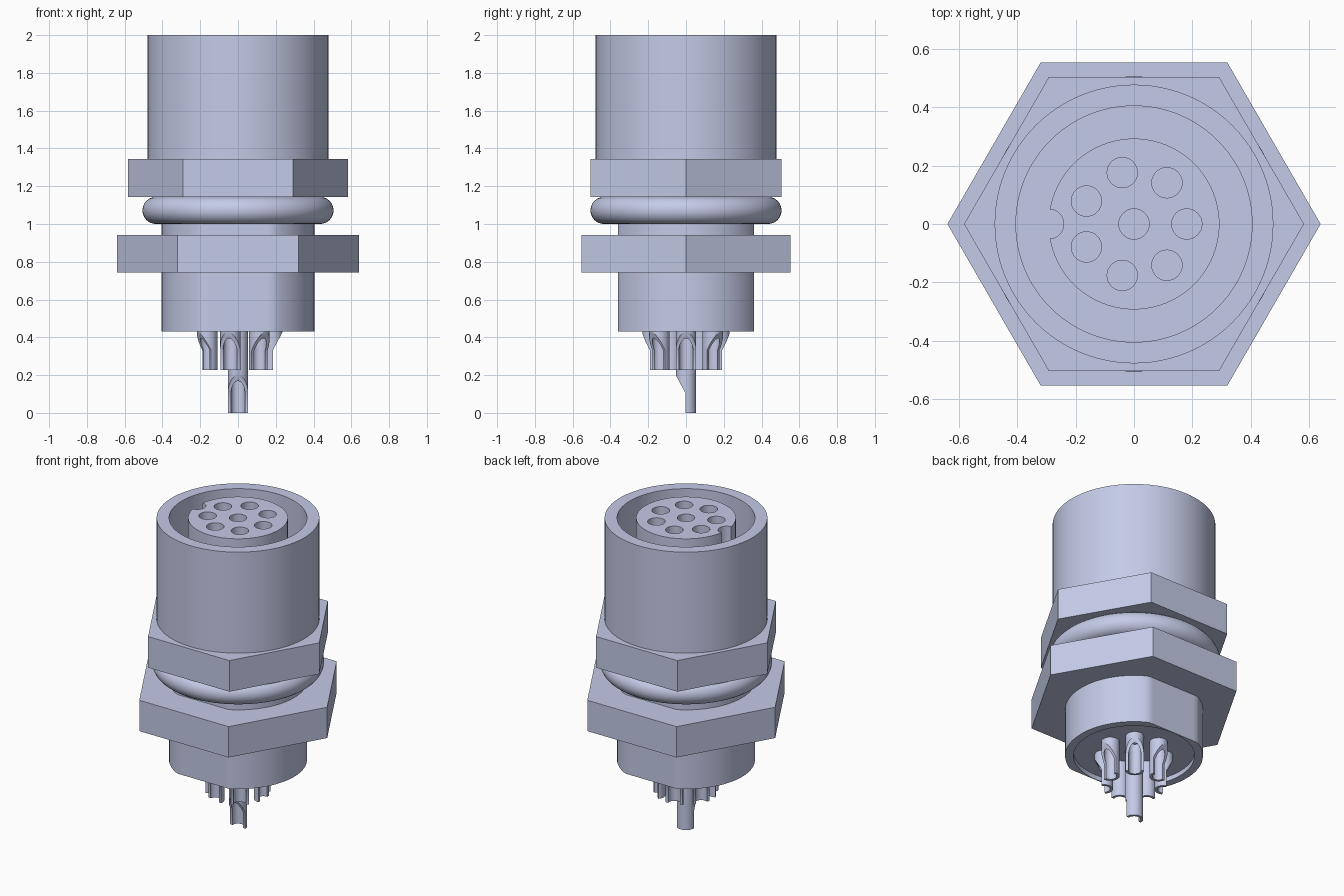
import bpy, bmesh, math
from mathutils import Matrix

if "Cube" in bpy.data.objects:
    bpy.data.objects.remove(bpy.data.objects["Cube"])

metal = bpy.data.materials.new("blue grey metal")
metal.diffuse_color = (0.591, 0.638, 0.855, 1.0)
metal.use_nodes = True
metal.node_tree.nodes["Principled BSDF"].inputs["Base Color"].default_value = metal.diffuse_color


def make_object(name, bm):
    bmesh.ops.recalc_face_normals(bm, faces=bm.faces)
    mesh = bpy.data.meshes.new(name)
    bm.to_mesh(mesh)
    bm.free()
    obj = bpy.data.objects.new(name, mesh)
    bpy.context.collection.objects.link(obj)
    mesh.materials.append(metal)
    return obj


def activate(obj):
    bpy.ops.object.select_all(action='DESELECT')
    obj.select_set(True)
    bpy.context.view_layer.objects.active = obj


def smooth(obj):
    activate(obj)
    bpy.ops.object.shade_smooth_by_angle(angle=math.radians(30))


def lathe(name, profile, segments=96, closed=False, flat=None):
    """Revolve (radius, z) points; flat limits |y| to leave parallel flats."""
    bm = bmesh.new()
    pts = [bm.verts.new((r, 0, z)) for r, z in profile]
    pairs = list(zip(pts, pts[1:])) + ([(pts[-1], pts[0])] if closed else [])
    edges = [bm.edges.new(p) for p in pairs]
    bmesh.ops.spin(bm, geom=pts + edges, cent=(0, 0, 0), axis=(0, 0, 1),
                   angle=math.tau, steps=segments, use_duplicate=False)
    bmesh.ops.remove_doubles(bm, verts=bm.verts, dist=1e-5)
    if flat:
        for v in bm.verts:
            v.co.y = max(-flat, min(flat, v.co.y))
    return make_object(name, bm)


def add_cylinder(bm, x, y, r, z0, z1, segments=32):
    bmesh.ops.create_cone(bm, cap_ends=True, segments=segments, radius1=r,
                          radius2=r, depth=z1 - z0,
                          matrix=Matrix.Translation((x, y, (z0 + z1) / 2)))


def cylinder(name, r, z0, z1, segments=32):
    bm = bmesh.new()
    add_cylinder(bm, 0, 0, r, z0, z1, segments)
    return make_object(name, bm)


def cut(obj, cutter):
    cutter.hide_render = True
    activate(obj)
    mod = obj.modifiers.new("cut", 'BOOLEAN')
    mod.operation = 'DIFFERENCE'
    mod.solver = 'EXACT'
    mod.object = cutter
    bpy.ops.object.modifier_apply(modifier=mod.name)
    bpy.data.objects.remove(cutter)


# Contact positions: one ring of seven
RING = [(i * math.tau / 7) for i in range(7)]
RING_R = 0.181

# Outer shell with deep annular socket
smooth(lathe("socket_shell", [(0, 1.25), (0.478, 1.25), (0.478, 2.0),
                              (0.405, 2.0), (0.405, 1.5), (0, 1.5)]))

# Lower body with two flats and a shallow recess underneath
smooth(lathe("flatted_body", [(0, 0.46), (0.355, 0.46), (0.355, 0.43),
                              (0.405, 0.43), (0.405, 1.2), (0, 1.2)], flat=0.36))

# Hexagonal collar and lock nut
cylinder("hex_collar", 0.583, 1.143, 1.345, 6)
cylinder("hex_lock_nut", 0.64, 0.743, 0.943, 6)
for nut in ("hex_collar", "hex_lock_nut"):
    mesh = bpy.data.objects[nut].data
    a = math.atan2(mesh.vertices[0].co.y, mesh.vertices[0].co.x)
    mesh.transform(Matrix.Rotation(-a, 4, 'Z'))  # corners on the x axis

# Sealing ring
tube = 0.072
smooth(lathe("sealing_ring",
             [(0.434 + tube * math.cos(k * math.tau / 24),
               1.072 + tube * math.sin(k * math.tau / 24)) for k in range(24)],
             closed=True))

# Contact insert with eight holes and a key slot
insert = cylinder("contact_insert", 0.293, 1.45, 2.0, 96)
bm = bmesh.new()
add_cylinder(bm, 0, 0, 0.052, 1.6, 2.1)
for a in RING:
    add_cylinder(bm, RING_R * math.cos(a), RING_R * math.sin(a), 0.052, 1.6, 2.1)
add_cylinder(bm, -0.292, 0, 0.051, 1.4, 2.1)
cut(insert, make_object("hole_cutter", bm))
smooth(insert)


def solder_cup(name, base):
    """Pin standing on z=base, half cut away and hollowed, open towards +x."""
    pin = cylinder(name, 0.054, base, 0.47)
    bm = bmesh.new()
    outline = [(0.003, -0.1), (0.003, 0.105), (0.113, 0.31), (0.113, -0.1)]
    face = bm.faces.new([bm.verts.new((x, -0.1, z + base)) for x, z in outline])
    ext = bmesh.ops.extrude_face_region(bm, geom=[face])["geom"]
    bmesh.ops.translate(bm, vec=(0, 0.2, 0),
                        verts=[g for g in ext if isinstance(g, bmesh.types.BMVert)])
    cut(pin, make_object("wedge_cutter", bm))
    cut(pin, cylinder("bore_cutter", 0.037, base - 0.1, base + 0.2))
    smooth(pin)
    return pin


# Centre cup opens to the front, ring cups open outward
solder_cup("centre_solder_cup", 0.0).rotation_euler.z = -math.pi / 2
first = solder_cup("ring_solder_cup", 0.226)
for i, a in enumerate(RING):
    pin = first
    if i:
        pin = bpy.data.objects.new("ring_solder_cup_%d" % (i + 1), first.data)
        bpy.context.collection.objects.link(pin)
    pin.location = (RING_R * math.cos(a), RING_R * math.sin(a), 0)
    pin.rotation_euler.z = a
